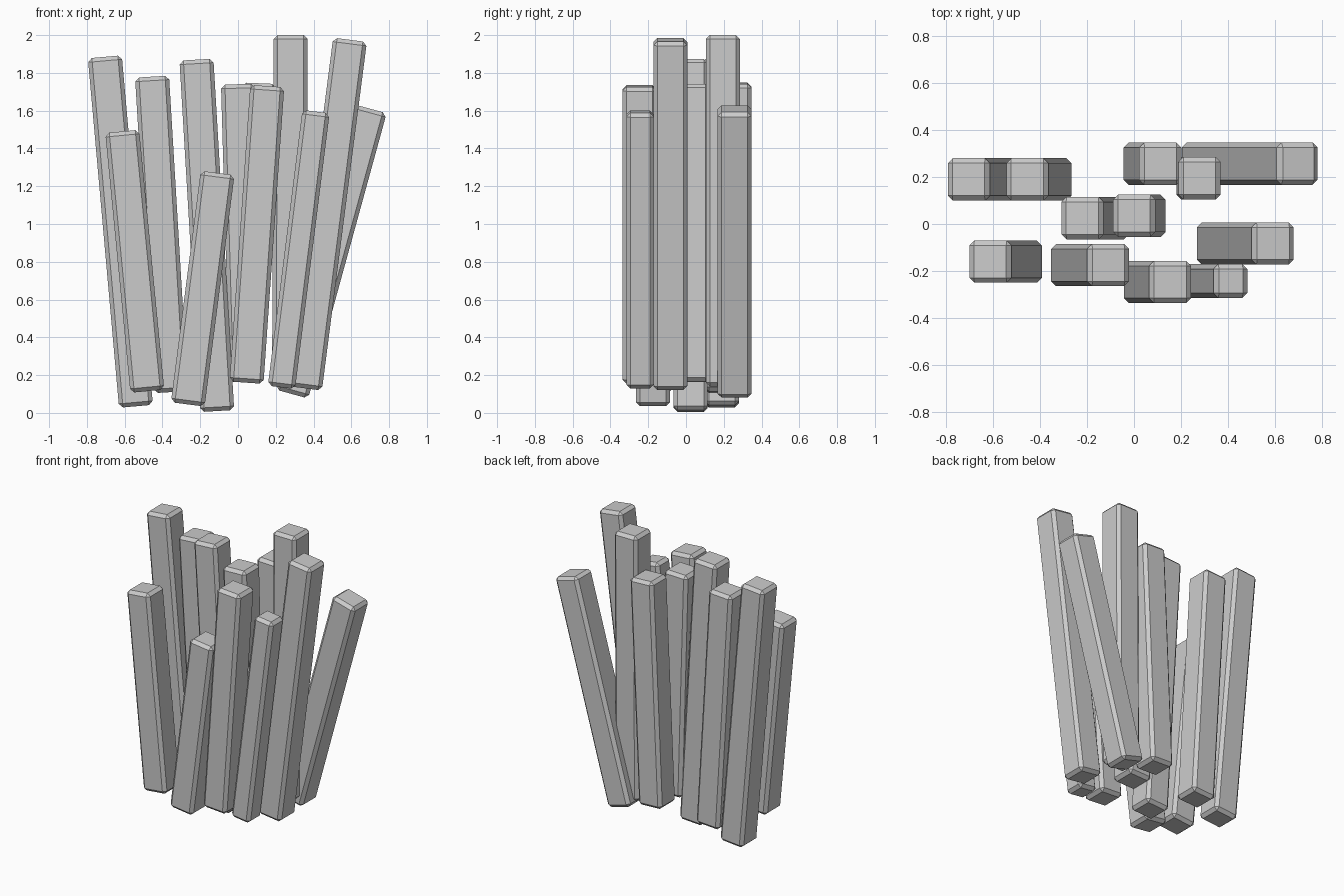
import bpy
import bmesh
import math
from mathutils import Matrix, Vector

default_cube = bpy.data.objects.get("Cube")
if default_cube:
    bpy.data.objects.remove(default_cube, do_unlink=True)

# One plain grey for every post
GREY = (0.6, 0.6, 0.6, 1.0)
grey = bpy.data.materials.new("light_grey")
grey.use_nodes = True
grey.diffuse_color = GREY
grey.node_tree.nodes["Principled BSDF"].inputs["Base Color"].default_value = GREY

WIDTH = 0.18
CHAMFER = 0.021


def make_post(name, depth_y, bottom, top, width=WIDTH):
    """Square chamfered post running between two end centres given as (x, z)."""
    start = Vector((bottom[0], depth_y, bottom[1]))
    end = Vector((top[0], depth_y, top[1]))
    axis = end - start

    mesh = bpy.data.meshes.new(name)
    bm = bmesh.new()
    bmesh.ops.create_cube(bm, size=1.0)
    bmesh.ops.scale(bm, vec=(width, width, axis.length), verts=bm.verts)
    bmesh.ops.bevel(bm, geom=list(bm.edges), offset=CHAMFER, offset_type='OFFSET',
                    segments=1, profile=0.5, affect='EDGES')
    bm.to_mesh(mesh)
    bm.free()
    mesh.materials.append(grey)

    post = bpy.data.objects.new(name, mesh)
    lean = math.atan2(axis.x, axis.z)
    post.matrix_world = Matrix.Translation((start + end) / 2) @ Matrix.Rotation(lean, 4, 'Y')
    bpy.context.collection.objects.link(post)
    return post


# Back row
make_post("back_outer_right_post", 0.19, (-0.54, 0.035), (-0.705, 1.885))
make_post("back_inner_right_post", 0.19, (-0.355, 0.11), (-0.455, 1.78))
make_post("back_centre_post", 0.257, (0.045, 0.165), (0.113, 1.745))
make_post("back_upright_post", 0.195, (0.27, 0.14), (0.279, 2.0))
make_post("back_leaning_left_post", 0.257, (0.285, 0.1), (0.7, 1.61))

# Middle row
make_post("middle_right_post", 0.025, (-0.11, 0.01), (-0.22, 1.87))
make_post("middle_centre_post", 0.035, (0.045, 0.165), (0.0, 1.74))
make_post("middle_left_post", -0.083, (0.355, 0.13), (0.593, 1.975))

# Front row
make_post("front_outer_right_post", -0.16, (-0.48, 0.115), (-0.613, 1.49))
make_post("front_short_post", -0.175, (-0.266, 0.045), (-0.108, 1.27))
make_post("front_centre_post", -0.247, (0.045, 0.16), (0.155, 1.73))
make_post("front_thin_left_post", -0.243, (0.23, 0.135), (0.413, 1.595), width=0.145)
